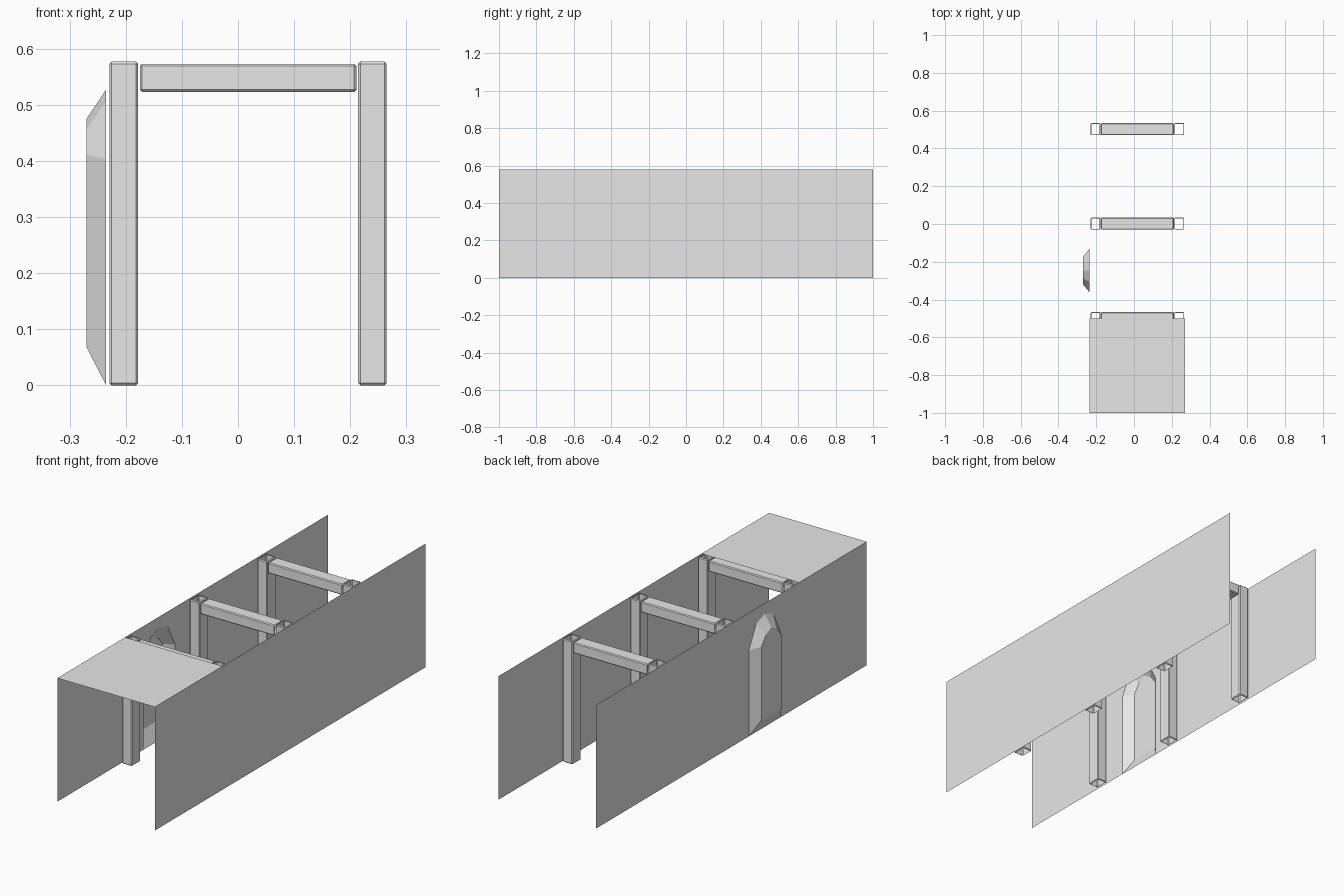
import bpy, bmesh

if "Cube" in bpy.data.objects:
    bpy.data.objects.remove(bpy.data.objects["Cube"])

H = 0.578               # tunnel height
XL, XR = -0.235, 0.27   # left and right wall planes

grey = bpy.data.materials.new("plain_grey")
grey.diffuse_color = (0.8, 0.8, 0.8, 1)
grey.use_nodes = True
grey.node_tree.nodes["Principled BSDF"].inputs["Base Color"].default_value = grey.diffuse_color


def finish(name, bm):
    me = bpy.data.meshes.new(name)
    bm.to_mesh(me)
    bm.free()
    me.materials.append(grey)
    ob = bpy.data.objects.new(name, me)
    bpy.context.collection.objects.link(ob)
    return ob


def sheet(name, faces):
    """Build single-sided faces from lists of points."""
    bm = bmesh.new()
    for pts in faces:
        bm.faces.new([bm.verts.new(p) for p in pts])
    bmesh.ops.remove_doubles(bm, verts=bm.verts, dist=1e-5)
    return finish(name, bm)


def timber(name, lo, hi, axis):
    """Bevelled box, hollow with open ends along the given axis."""
    bm = bmesh.new()
    bmesh.ops.create_cube(bm, size=1)
    for v in bm.verts:
        for i in range(3):
            v.co[i] = lo[i] if v.co[i] < 0 else hi[i]
    bmesh.ops.bevel(bm, geom=bm.edges[:], offset=0.004, segments=1,
                    affect='EDGES')
    bm.normal_update()
    ends = [f for f in bm.faces if abs(f.normal[axis]) > 0.99]
    bmesh.ops.delete(bm, geom=ends, context='FACES')
    return finish(name, bm)


# Right wall and short roof panel at the front
sheet("right_wall", [[(XR, -1, 0), (XR, -1, H), (XR, 1, H), (XR, 1, 0)]])
sheet("roof_panel", [[(XL, -1, H), (XR, -1, H), (XR, -0.5, H), (XL, -0.5, H)]])

# Arched niche profiles: opening in the wall, and smaller back panel
YC, XB = -0.246, -0.27
rim_half = [(0.116, 0), (0.116, 0.403), (0.062, 0.507)]
back_half = [(0.074, 0.068), (0.074, 0.412), (0.04, 0.455)]


def arch(half, peak, x):
    pts = [(x, YC - d, z) for d, z in half] + [(x, YC, peak)]
    return pts + [(x, YC + d, z) for d, z in reversed(half)]


rim = arch(rim_half, 0.527, XL)
back = arch(back_half, 0.475, XB)

# Left wall in two halves, split at the arch peak
sheet("left_wall", [
    [(XL, -1, 0)] + rim[:4] + [(XL, YC, H), (XL, -1, H)],
    rim[3:] + [(XL, 1, 0), (XL, 1, H), (XL, YC, H)],
])
n = len(rim)
sheet("wall_niche", [back] + [
    [rim[i], rim[(i + 1) % n], back[(i + 1) % n], back[i]] for i in range(n)])

# Three timber frames: two posts and a cross beam each
for k, y in enumerate((-0.498, 0.002, 0.502)):
    y0, y1 = y - 0.032, y + 0.032
    timber(f"left_post_{k}", (-0.229, y0, 0), (-0.178, y1, 0.577), 2)
    timber(f"right_post_{k}", (0.214, y0, 0), (0.265, y1, 0.577), 2)
    timber(f"cross_beam_{k}", (-0.175, y0, 0.523), (0.211, y1, 0.573), 0)
